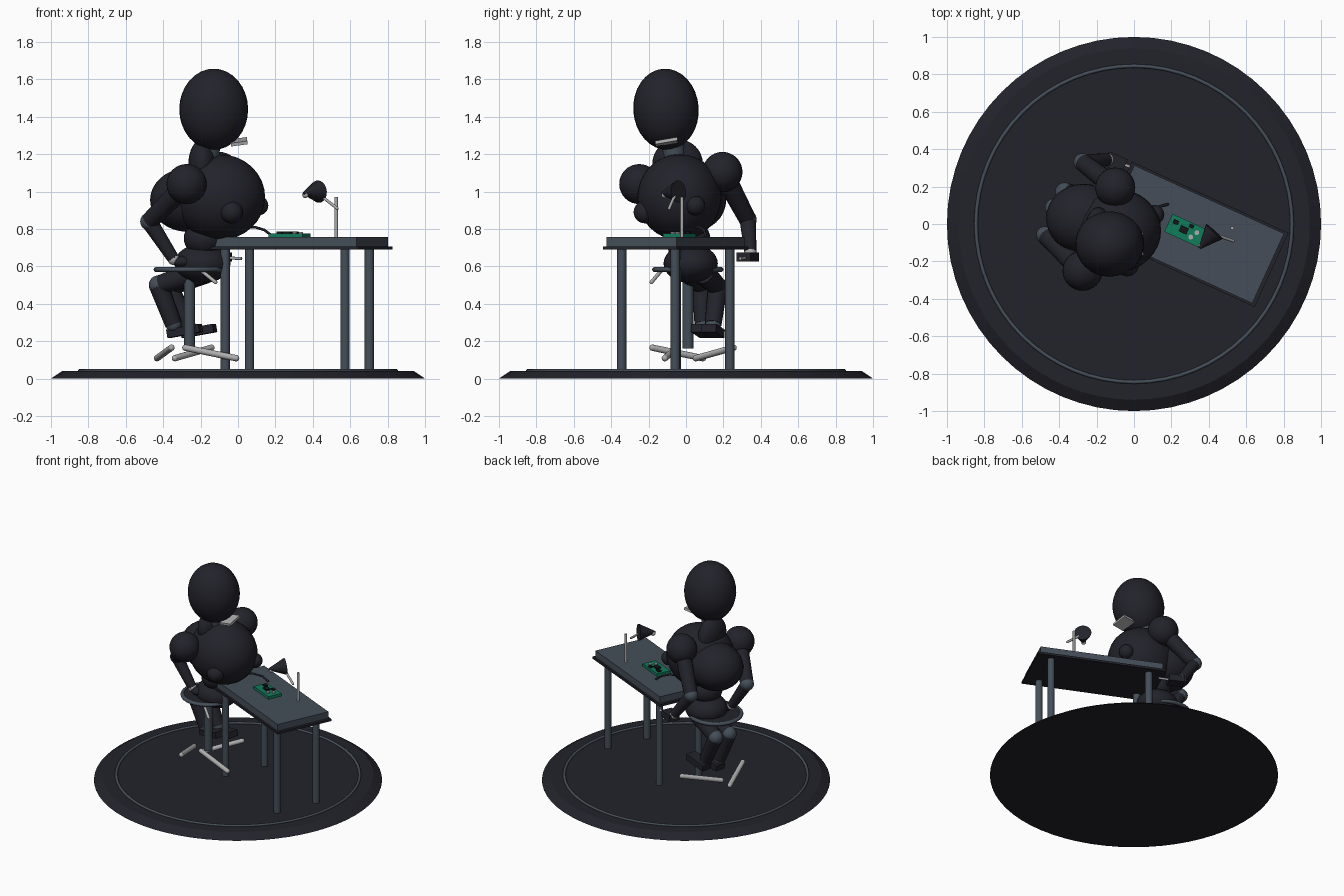
import bpy, math
from mathutils import Vector, Euler

if "Cube" in bpy.data.objects:
    bpy.data.objects.remove(bpy.data.objects["Cube"])


def material(name, rgb):
    m = bpy.data.materials.new(name)
    m.diffuse_color = (*rgb, 1)
    m.use_nodes = True
    m.node_tree.nodes["Principled BSDF"].inputs["Base Color"].default_value = m.diffuse_color
    return m


DARK = material("charcoal", (0.016, 0.016, 0.024))
SLATE = material("slate", (0.058, 0.076, 0.098))
LIGHT = material("pale_metal", (0.42, 0.42, 0.43))
GREEN = material("board_green", (0.005, 0.20, 0.105))
BLACK = material("chip_black", (0.008, 0.008, 0.010))


def finish(name, mat, smooth=True):
    o = bpy.context.object
    o.name = name
    o.data.materials.append(mat)
    if smooth:
        bpy.ops.object.shade_smooth_by_angle(angle=math.radians(40))
    return o


def ball(name, loc, r, mat=DARK, rot=(0, 0, 0), seg=32):
    bpy.ops.mesh.primitive_uv_sphere_add(segments=seg, ring_count=seg // 2, location=loc, rotation=rot)
    bpy.context.object.scale = r if isinstance(r, tuple) else (r, r, r)
    return finish(name, mat)


def rod(name, a, b, r, mat, r2=None, caps=False):
    a, b = Vector(a), Vector(b)
    d = b - a
    bpy.ops.mesh.primitive_cone_add(vertices=20, radius1=r, radius2=r if r2 is None else r2,
                                    depth=d.length, location=(a + b) / 2,
                                    rotation=d.to_track_quat('Z', 'Y').to_euler())
    o = finish(name, mat)
    if caps:
        ball(name + "_start", a, r, mat, seg=16)
        ball(name + "_end", b, r if r2 is None else r2, mat, seg=16)
    return o


def box(name, loc, size, mat, rot=(0, 0, 0)):
    bpy.ops.mesh.primitive_cube_add(size=1, location=loc, rotation=rot)
    bpy.context.object.scale = size
    return finish(name, mat, False)


def ring(name, loc, R, r, mat):
    bpy.ops.mesh.primitive_torus_add(major_segments=64, minor_segments=10, major_radius=R,
                                     minor_radius=r, location=loc)
    return finish(name, mat)


# Round stage with an inlaid ring
bpy.ops.mesh.primitive_cone_add(vertices=64, radius1=1, radius2=0.94, depth=0.04, location=(0, 0, 0.02))
finish("stage", DARK, False)
ring("stage_ring", (0, 0, 0.042), 0.845, 0.01, SLATE)

# Workbench, turned about z
TURN = math.radians(-24.5)
ca, sa = math.cos(TURN), math.sin(TURN)


def bench(u, v, z):
    return (0.317 + u * ca - v * sa, -0.055 + u * sa + v * ca, z)


box("bench_top", bench(0, 0, 0.731), (0.88, 0.41, 0.05), SLATE, (0, 0, TURN))
box("bench_underside", bench(0, 0, 0.698), (0.92, 0.435, 0.016), DARK, (0, 0, TURN))
for u in (-0.352, 0.352):
    for v in (-0.157, 0.157):
        rod("bench_leg", bench(u, v, 0.04), bench(u, v, 0.695), 0.025, SLATE)

# Circuit board with chips, dots and cable
pcb = Vector((0.275, -0.035, 0))


def on_board(u, v, z):
    return pcb + Vector((u * ca - v * sa, u * sa + v * ca, z))


box("circuit_board", on_board(0, 0, 0.766), (0.2, 0.105, 0.022), GREEN, (0, 0, TURN))
for u, v, w in ((-0.01, 0, 0.045), (-0.065, 0.02, 0.03), (0.02, 0.035, 0.025)):
    box("chip", on_board(u, v, 0.781), (w, w * 0.8, 0.012), BLACK, (0, 0, TURN))
for u, v in ((0.06, 0.015), (0.04, -0.02)):
    rod("solder_dot", on_board(u, v, 0.774), on_board(u, v, 0.785), 0.013, LIGHT)
cable = [(0.04, 0.05, 0.81), (0.09, 0.07, 0.81), (0.14, 0.095, 0.795), (0.18, 0.105, 0.765)]
for p, q in zip(cable, cable[1:]):
    rod("cable", p, q, 0.007, DARK, caps=True)

# Desk lamp
rod("lamp_post", (0.525, -0.022, 0.755), (0.525, -0.022, 0.97), 0.009, LIGHT)
rod("lamp_arm", (0.53, -0.09, 0.91), (0.44, -0.06, 0.98), 0.008, LIGHT, caps=True)
rod("lamp_shade", (0.43, -0.04, 1.0), (0.35, -0.13, 0.99), 0.06, DARK, r2=0.006)
ball("lamp_bulb", (0.36, -0.115, 0.982), 0.017, LIGHT, seg=16)

# Stool: seat, rim, column and three tilted foot bars
SX, SY = -0.26, 0.01
rod("stool_seat", (SX, SY, 0.573), (SX, SY, 0.592), 0.18, DARK)
ring("stool_rim", (SX, SY, 0.583), 0.178, 0.013, SLATE)
rod("stool_column", (SX, SY, 0.16), (SX, SY, 0.575), 0.03, SLATE)
for deg in (-38, 82, 202):
    c, t = math.radians(deg), math.radians(128 - deg)
    mid = Vector((SX + 0.145 * math.cos(c), SY + 0.145 * math.sin(c), 0.137))
    half = Vector((0.14 * math.cos(t), 0.14 * math.sin(t), 0.028))
    rod("stool_foot", mid - half, mid + half, 0.017, LIGHT, caps=True)
rod("stool_lever", (-0.20, -0.13, 0.58), (-0.12, -0.185, 0.515), 0.01, LIGHT, caps=True)

# Seated figure: trunk and head
ball("chest", (-0.10, -0.035, 0.97), (0.245, 0.225, 0.23))
ball("back", (-0.27, 0.03, 0.955), (0.2, 0.185, 0.17))
ball("waist", (-0.18, 0.01, 0.75), (0.11, 0.12, 0.1))
ball("pelvis", (-0.19, 0.025, 0.615), (0.15, 0.145, 0.105))
ball("collar", (-0.19, -0.045, 1.15), (0.075, 0.135, 0.13))
rod("neck", (-0.165, -0.05, 1.1), (-0.15, -0.08, 1.32), 0.06, SLATE)
ball("head", (-0.13, -0.107, 1.44), (0.184, 0.175, 0.217), rot=(math.radians(4), 0, 0))
box("visor", (0.005, -0.105, 1.266), (0.09, 0.12, 0.018), LIGHT, (math.radians(10), math.radians(-8), 0))
ball("chest_pad", (-0.035, -0.22, 0.89), 0.06)
ball("chest_pad", (0.11, 0.05, 0.925), 0.052)

# Arms: shoulder, elbow, wrist
arms = (((-0.275, -0.25, 1.04), (-0.475, -0.06, 0.84), (-0.345, -0.06, 0.64)),
        ((-0.10, 0.195, 1.105), (-0.275, 0.33, 0.85), (-0.14, 0.345, 0.67)))
for s, e, w in arms:
    ball("shoulder", s, 0.107)
    rod("upper_arm", s, e, 0.058, DARK, r2=0.047)
    ball("elbow", e, 0.048, SLATE)
    rod("forearm", e, w, 0.044, DARK, r2=0.032)
    ball("wrist", w, 0.033, LIGHT, seg=16)
ball("left_hand", (-0.30, -0.06, 0.625), (0.05, 0.04, 0.03))
box("right_hand", (-0.10, 0.33, 0.65), (0.11, 0.08, 0.05), DARK, (0, 0, TURN))
rod("hand_tool", (-0.06, 0.32, 0.645), (0.02, 0.29, 0.642), 0.008, LIGHT)

# Tucked legs: hip, knee, ankle, shoe
legs = (((-0.20, 0.02, 0.57), (-0.425, 0.085, 0.50), (-0.345, 0.09, 0.29)),
        ((-0.18, 0.09, 0.57), (-0.37, 0.17, 0.49), (-0.27, 0.145, 0.29)))
for h, k, a in legs:
    rod("thigh", h, k, 0.065, DARK, r2=0.05)
    ball("knee", k, 0.052, SLATE)
    rod("shin", k, a, 0.052, DARK, r2=0.045)
    ball("ankle", a, 0.042, SLATE)
    box("shoe", (a[0] + 0.06, a[1], a[2] - 0.035), (0.18, 0.08, 0.045), DARK,
        (0, math.radians(-10), math.radians(-15)))
